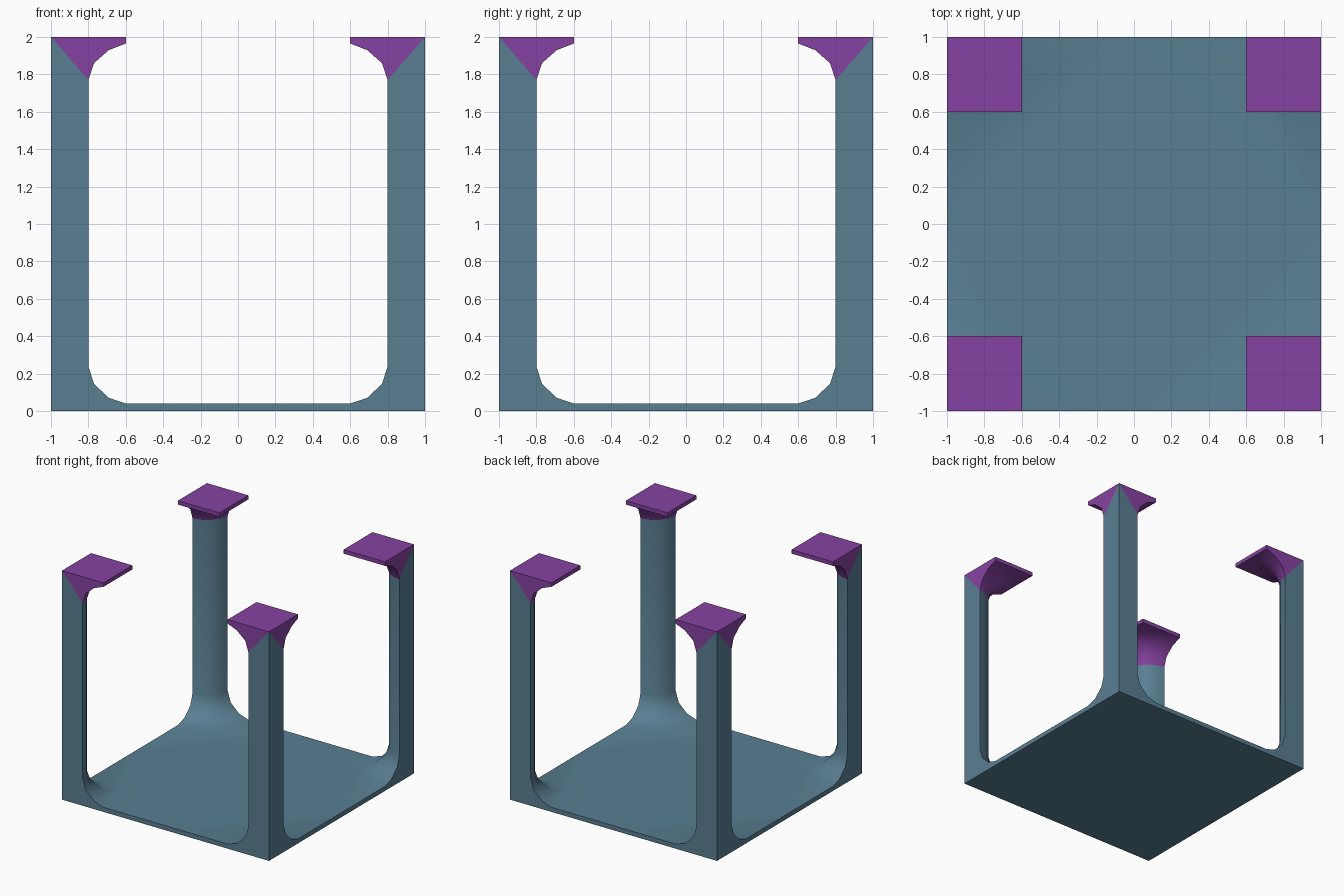
import bpy, bmesh, math

if "Cube" in bpy.data.objects:
    bpy.data.objects.remove(bpy.data.objects["Cube"])

SEG = 4  # segments in each quarter-round column
FLARE_LOW = [(0.2, 0.24), (0.23, 0.145), (0.31, 0.07), (0.4, 0.04)]    # (radius, z)
FLARE_TOP = [(0.4, 1.965), (0.31, 1.93), (0.23, 1.86), (0.2, 1.77)]


def material(name, color):
    m = bpy.data.materials.new(name)
    m.diffuse_color = color
    m.use_nodes = True
    m.node_tree.nodes["Principled BSDF"].inputs["Base Color"].default_value = m.diffuse_color
    return m


def face(bm, pts):
    bm.faces.new([bm.verts.new(p) for p in pts])


def arc(r, z):
    """Quarter circle about the corner (1, 1), from the y=1 wall to the x=1 wall."""
    return [(1 - r * math.cos(a), 1 - r * math.sin(a), z)
            for a in (i * math.pi / 2 / SEG for i in range(SEG + 1))]


def sweep(bm, profile):
    """Revolve a profile of (radius, z) a quarter turn about the corner."""
    rings = [arc(r, z) for r, z in profile]
    for a, b in zip(rings, rings[1:]):
        for i in range(SEG):
            face(bm, [a[i], a[i + 1], b[i + 1], b[i]])


def walls(bm, outline):
    """The same flat outline of (distance from corner, z) on both outer sides."""
    face(bm, [(1 - r, 1, z) for r, z in outline])
    face(bm, [(1, 1 - r, z) for r, z in outline])


def finish(bm, name, mat):
    """Mirror the quarter to all four corners and weld it."""
    for axis in 'XY':
        bmesh.ops.mirror(bm, geom=bm.verts[:] + bm.edges[:] + bm.faces[:],
                         axis=axis, merge_dist=0.0001)
    bmesh.ops.remove_doubles(bm, verts=bm.verts[:], dist=0.0001)
    bmesh.ops.recalc_face_normals(bm, faces=bm.faces[:])
    me = bpy.data.meshes.new(name)
    bm.to_mesh(me)
    bm.free()
    me.materials.append(mat)
    ob = bpy.data.objects.new(name, me)
    bpy.context.collection.objects.link(ob)
    bpy.ops.object.select_all(action='DESELECT')
    ob.select_set(True)
    bpy.context.view_layer.objects.active = ob
    bpy.ops.object.shade_smooth_by_angle(angle=math.radians(35))


# Floor slab with flared corner columns
bm = bmesh.new()
sweep(bm, [(0.2, 1.77)] + FLARE_LOW)
walls(bm, [(1, 0), (0, 0), (0, 2), (0.2, 1.77)] + FLARE_LOW + [(1, 0.04)])
face(bm, [(0, 0, 0.04), (0, 1, 0.04)] + arc(0.4, 0.04) + [(1, 0, 0.04)])
face(bm, [(0, 0, 0), (1, 0, 0), (1, 1, 0), (0, 1, 0)])
finish(bm, "floor_and_columns", material("blue", (0.10, 0.21, 0.29, 1)))

# Square column caps with flared undersides
bm = bmesh.new()
sweep(bm, FLARE_TOP)
walls(bm, [(0, 2), (0.4, 2)] + FLARE_TOP)
face(bm, arc(0.4, 1.965) + [(0.6, 0.6, 1.965)][::-1])
face(bm, [(0.6, 0.6, 2), (1, 0.6, 2), (1, 1, 2), (0.6, 1, 2)])
face(bm, [(0.6, 0.6, 1.965), (0.6, 1, 1.965), (0.6, 1, 2), (0.6, 0.6, 2)])
face(bm, [(0.6, 0.6, 1.965), (1, 0.6, 1.965), (1, 0.6, 2), (0.6, 0.6, 2)])
finish(bm, "column_caps", material("purple", (0.24, 0.055, 0.36, 1)))
